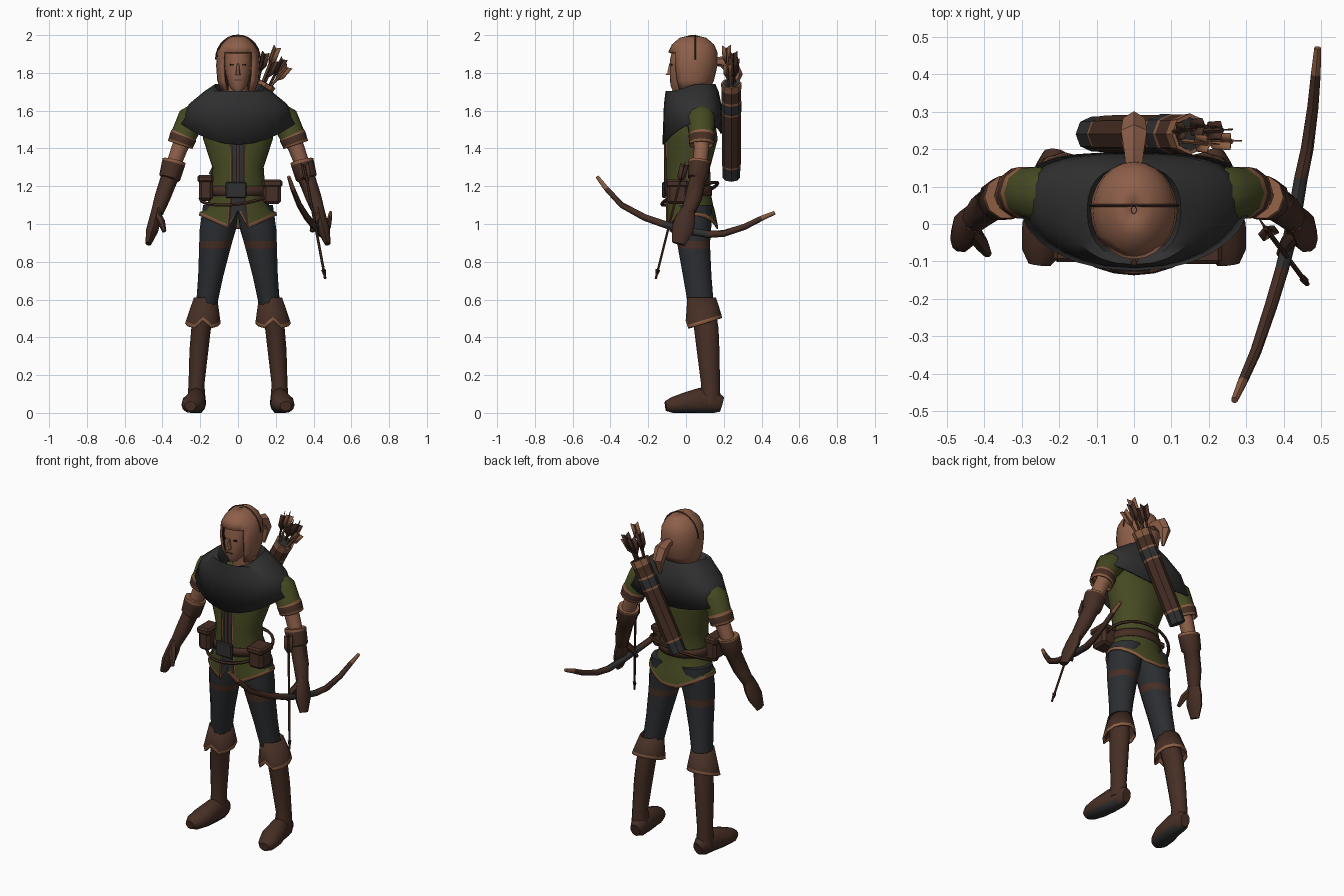
import bpy, bmesh, math
from mathutils import Vector

if "Cube" in bpy.data.objects:
    bpy.data.objects.remove(bpy.data.objects["Cube"], do_unlink=True)

COLOURS = {
    "skin_and_hair": (0.27, 0.115, 0.067), "leather": (0.062, 0.028, 0.018),
    "charcoal": (0.03, 0.03, 0.03), "green_cloth": (0.062, 0.068, 0.016),
    "dark_trousers": (0.024, 0.027, 0.031), "tan_trim": (0.26, 0.11, 0.055),
    "shadow_brown": (0.02, 0.009, 0.006),
}
MATS = {}
for title, rgb in COLOURS.items():
    m = bpy.data.materials.new(title)
    m.use_nodes = True
    m.diffuse_color = (*rgb, 1)
    m.node_tree.nodes["Principled BSDF"].inputs["Base Color"].default_value = (*rgb, 1)
    MATS[title] = m
SKIN, LEATHER, DARK, GREEN, PANTS, TAN, SHADOW = COLOURS
X, Y, Z = Vector((1, 0, 0)), Vector((0, 1, 0)), Vector((0, 0, 1))


def finish(name, bm, colours, angle=45, thick=0, inner=0):
    """Turn a bmesh into a shaded object with its materials."""
    bmesh.ops.recalc_face_normals(bm, faces=bm.faces)
    me = bpy.data.meshes.new(name)
    bm.to_mesh(me)
    bm.free()
    ob = bpy.data.objects.new(name, me)
    bpy.context.collection.objects.link(ob)
    for c in colours:
        me.materials.append(MATS[c])
    bpy.ops.object.select_all(action="DESELECT")
    ob.select_set(True)
    bpy.context.view_layer.objects.active = ob
    bpy.ops.object.shade_smooth_by_angle(angle=math.radians(angle))
    if thick:
        mod = ob.modifiers.new("thickness", "SOLIDIFY")
        mod.thickness, mod.offset, mod.material_offset = thick, -1, inner
    return ob


def loft(name, rings, colours, n=10, ref=None, side=1, cap=True, rule=None,
         warp=None, power=1, **kw):
    """Skin rings (x, y, z, rx, ry); with ref they turn to follow the path."""
    bm, loops = bmesh.new(), []
    mids = [Vector(r[:3]) for r in rings]
    for i, (x, y, z, rx, ry) in enumerate(rings):
        u, v = X, Y
        if ref:
            t = (mids[min(i + 1, len(mids) - 1)] - mids[max(i - 1, 0)]).normalized()
            u = ref.cross(t).normalized()
            v = t.cross(u)
        loop = []
        for k in range(n):
            a = math.tau * k / n
            c, s = (math.copysign(abs(q) ** power, q) for q in (math.cos(a), math.sin(a)))
            p = mids[i] + u * rx * c + v * ry * s
            if warp:
                p = warp(i, p)
            loop.append(bm.verts.new((p.x * side, p.y, p.z)))
        loops.append(loop)
    for i, (lo, hi) in enumerate(zip(loops, loops[1:])):
        for k in range(n):
            quad = [lo[k], lo[(k + 1) % n], hi[(k + 1) % n], hi[k]]
            index = rule(i, sum((q.co for q in quad), Vector()) / 4) if rule else 0
            if index >= 0:
                bm.faces.new(quad).material_index = index
    if cap:
        bm.faces.new(loops[0]).material_index = rule(0, mids[0]) if rule else 0
        bm.faces.new(loops[-1]).material_index = rule(len(rings) - 2, mids[-1]) if rule else 0
    return finish(name, bm, colours, **kw)


def tube(name, path, radius, colour, n=6, ref=Y, **kw):
    return loft(name, [(*p, radius, radius) for p in path], [colour], n, ref, **kw)


def box(name, at, size, colour, bevel=0.0):
    bm = bmesh.new()
    bmesh.ops.create_cube(bm, size=1)
    for v in bm.verts:
        v.co = Vector(at) + Vector(a * b for a, b in zip(v.co, size))
    if bevel:
        bmesh.ops.bevel(bm, geom=bm.edges[:], offset=bevel, segments=1, affect="EDGES")
    return finish(name, bm, [colour], 30)


def arrow(name, tail, tip, colour):
    """Shaft, tapered head and three flat feathers."""
    tail, tip = Vector(tail), Vector(tip)
    d = (tip - tail).normalized()
    tube(name + "_shaft", [tail, tip], 0.007, colour)
    neck = tip - d * 0.05
    loft(name + "_head", [(*neck, 0.013, 0.013), (*tip, 0.002, 0.002)], [SHADOW], 4, Y)
    bm = bmesh.new()
    out = d.cross(Y).normalized()
    for k in range(3):
        a = math.tau * k / 3
        w = (out * math.cos(a) + d.cross(out) * math.sin(a)) * 0.026
        pts = [tail, tail + w - d * 0.012, tail + w + d * 0.06, tail + d * 0.1]
        bm.faces.new([bm.verts.new(p) for p in pts])
    finish(name + "_feathers", bm, [colour], thick=0.004)


# Head, face and hair
loft("neck", [(0, .05, 1.58, .06, .06), (0, .035, 1.76, .052, .055)], [SKIN])
loft("face", [(0, -.04, 1.705, .025, .03), (0, -.025, 1.735, .05, .058), (0, -.01, 1.8, .066, .075),
              (0, 0, 1.87, .074, .085), (0, .01, 1.95, .065, .075)], [SKIN], 16)
loft("nose", [(0, -.088, 1.79, .014, .024), (0, -.082, 1.80, .012, .02),
              (0, -.078, 1.85, .007, .012)], [SKIN], 6)
for s in (1, -1):
    box("eye", (s * .03, -.076, 1.842), (.026, .008, .008), SHADOW)
box("mouth", (0, -.083, 1.762), (.035, .006, .005), LEATHER)
loft("hair", [(0, .03, 1.70, .09, .088), (0, .033, 1.76, .11, .115), (0, .035, 1.84, .116, .132),
              (0, .036, 1.91, .11, .13), (0, .037, 1.95, .089, .112), (0, .037, 1.985, .053, .072),
              (0, .037, 2.0, .01, .012)], [SKIN, SHADOW], 24, cap=False, thick=.014, inner=1,
     rule=lambda i, c: -1 if c.y < 0 and c.z < 1.9 and abs(c.x) < .075 else int(i > 5) * 0)
tube("hair_seam", [(.118 * math.cos(a), .05, 1.87 + .129 * math.sin(a))
                   for a in (math.pi * k / 14 for k in range(15))], .004, LEATHER, 4)
loft("ponytail", [(0, .15, 1.86, .022, .025), (0, .19, 1.86, .028, .03), (0, .235, 1.84, .044, .04),
                  (0, .265, 1.79, .036, .034), (0, .25, 1.7, .008, .008)], [SKIN], 6, X, angle=20)


# Hooded shoulder cape
def cape_shape(i, p):
    front = max(0, (.04 - p.y) / .15)
    if i < 2:
        p.z -= .05 * front
    if i > 3:
        p.z -= (.11 if p.y < .04 else .05) * max(0, 1 - (p.x / .3) ** 2)
    p.y += .035 * (p.x / .3) ** 2
    return p


loft("shoulder_cape", [(0, .03, 1.66, .08, .08), (0, .03, 1.74, .125, .125), (0, .032, 1.705, .175, .14),
                       (0, .035, 1.635, .26, .152), (0, .033, 1.53, .308, .158)],
     [DARK], 28, cap=False, warp=cape_shape, power=.85, thick=.01)


# Tunic with a split, trimmed hem
def hem(i, p):
    if i > 5:
        x = abs(p.x)
        p.z += .1 if x < .02 and p.y < 0 else max(0, x - .05) * .45
    return p


def tunic_colour(i, c):
    if i == 6:
        return 1
    return 2 if c.y < 0 and abs(c.x) < .028 else 0


loft("tunic", [(0, .035, 1.6, .2, .11), (0, .03, 1.45, .185, .138), (0, .01, 1.3, .136, .118),
               (0, .012, 1.17, .145, .118), (0, .02, 1.1, .165, .124), (0, .025, 1.07, .18, .128),
               (0, .033, .995, .203, .135), (0, .034, .975, .207, .137)],
     [GREEN, TAN, DARK], 24, cap=False, rule=tunic_colour, warp=hem, thick=.006)
for s in (1, -1):
    tube("front_trim", [(s * .036, -.102, 1.45), (s * .034, -.106, 1.3), (s * .036, -.104, 1.17),
                        (s * .045, -.102, 1.08), (s * .052, -.1, .99)], .005, TAN, 4, X)
box("front_lacing", (.0, -.112, 1.33), (.018, .008, .22), LEATHER)

# Belt, buckle, slung strap and pouches
loft("belt", [(0, .013, 1.15, .156, .126), (0, .013, 1.2, .15, .124)], [LEATHER], 24, cap=False, thick=.008)
box("buckle", (-.01, -.117, 1.18), (.11, .02, .085), DARK, .006)
tube("slung_strap", [(.2 * math.cos(a), .02 + .148 * math.sin(a),
                      1.16 + .025 * math.cos(a) + .055 * math.sin(a))
                     for a in (math.tau * k / 24 for k in range(25))], .009, LEATHER, ref=Z, cap=False)
box("right_pouch", (-.17, -.04, 1.19), (.075, .11, .135), LEATHER, .015)
box("right_pouch_flap", (-.172, -.042, 1.24), (.085, .12, .04), LEATHER, .01)
box("left_pouch", (.18, -.045, 1.165), (.095, .11, .12), LEATHER, .015)
box("left_pouch_flap", (.182, -.047, 1.215), (.105, .12, .04), LEATHER, .01)


# Limbs, mirrored
def cuff_shape(i, p):
    p.z += (p.y - .09) * .3 * min(i, 1)
    if i and p.y < .01 and abs(p.x - .185) < .01:
        p.z += .045
    return p


def flat_sole(i, p):
    p.z = max(p.z, 0)
    return p


for s, label in ((1, "left_"), (-1, "right_")):
    loft(label + "leg", [(.09, .04, 1.1, .095, .1), (.107, .038, .97, .096, .095), (.117, .04, .91, .088, .088),
                         (.123, .043, .87, .083, .085), (.145, .06, .72, .066, .075),
                         (.168, .08, .56, .055, .068)],
         [PANTS, LEATHER], 12, side=s, rule=lambda i, c: int(i == 2))
    loft(label + "boot_cuff", [(.172, .083, .61, .062, .076), (.184, .094, .49, .09, .094),
                               (.186, .095, .472, .094, .097)],
         [LEATHER, TAN], 12, side=s, cap=False, rule=lambda i, c: i, warp=cuff_shape, thick=.008)
    loft(label + "boot_shaft", [(.175, .085, .58, .052, .066), (.195, .107, .45, .052, .065),
                                (.207, .117, .33, .05, .06), (.22, .13, .15, .042, .05),
                                (.22, .125, .05, .05, .058)], [LEATHER], 12, side=s)
    loft(label + "foot", [(.212, .19, .045, .03, .04), (.215, .155, .055, .047, .062),
                          (.222, .07, .06, .052, .072), (.235, -.01, .05, .064, .056),
                          (.248, -.075, .04, .052, .042), (.252, -.108, .036, .03, .026)],
         [LEATHER, DARK], 12, Z, s, rule=lambda i, c: int(c.z < .014), warp=flat_sole)
    loft(label + "sleeve", [(.17, .07, 1.61, .06, .07), (.25, .078, 1.55, .076, .078),
                            (.285, .083, 1.475, .068, .068), (.289, .083, 1.465, .072, .072),
                            (.302, .083, 1.43, .069, .069), (.306, .083, 1.418, .069, .069)],
         [GREEN, TAN, LEATHER], 10, Y, s, cap=False, thick=.008,
         rule=lambda i, c: (0, 0, 1, 2, 1)[i])
    loft(label + "arm", [(.24, .08, 1.54, .05, .05), (.31, .082, 1.4, .043, .042),
                         (.36, .07, 1.26, .037, .037)], [SKIN], 10, Y, s)
    loft(label + "bracer", [(.338, .072, 1.335, .062, .06), (.341, .07, 1.322, .062, .06),
                            (.362, .064, 1.245, .057, .056), (.366, .062, 1.235, .046, .046),
                            (.4, .04, 1.14, .042, .046), (.428, .01, 1.06, .033, .036)],
         [LEATHER, TAN], 10, Y, s, rule=lambda i, c: int(i == 0))
    loft(label + "hand", [(.426, .012, 1.08, .03, .036), (.44, -.004, 1.02, .032, .055),
                          (.455, -.02, .965, .032, .057), (.475, -.04, .895, .016, .034)],
         [LEATHER], 8, Y, s)
    loft(label + "thumb", [(.43, -.02, 1.05, .022, .024), (.405, -.055, 1.01, .02, .02),
                           (.39, -.08, .96, .011, .011)], [LEATHER], 6, Y, s)


# Bow, held level in the left hand
def bow_colour(i, c):
    return 2 if abs(c.y) > .41 else 1 if abs(c.y + .01) < .15 else 0


loft("bow", [(.268, -.47, 1.25, .009, .01), (.29, -.42, 1.185, .013, .014), (.325, -.34, 1.1, .015, .016),
             (.365, -.22, 1.035, .017, .018), (.395, -.12, 1.0, .018, .019), (.425, 0, .965, .019, .02),
             (.445, .12, .945, .018, .019), (.462, .2, .95, .017, .018), (.477, .31, .985, .015, .016),
             (.485, .4, 1.03, .013, .014), (.49, .47, 1.06, .009, .01)],
     [LEATHER, DARK, TAN], 8, Z, rule=bow_colour)
arrow("held_arrow", (.35, -.01, 1.31), (.462, -.16, .71), LEATHER)

# Quiver slung across the back, with arrows
base, top = Vector((-.115, .24, 1.245)), Vector((.15, .24, 1.745))
steps = [(0, .046), (.12, .048), (.14, .05), (.68, .051), (.7, .053), (.8, .053), (.82, .052),
         (.93, .052), (1, .055)]
loft("quiver", [(*base.lerp(top, t), r, r) for t, r in steps], [LEATHER, DARK, TAN], 8, Y, angle=30,
     rule=lambda i, c: (1, 2, 0, 2, 1, 2, 0, 2)[i])
loft("quiver_mouth", [(*base.lerp(top, t), .045, .045) for t in (.98, 1.004)], [DARK], 8, Y)
for k, end in enumerate([(.14, .25, 1.9), (.2, .215, 1.93), (.19, .26, 1.86), (.26, .22, 1.83), (.235, .25, 1.87)]):
    foot = base.lerp(top, .85) + Vector((.012 * (k - 2), (Vector(end).y - .24) * .6, 0))
    arrow("quiver_arrow_%d" % k, end, foot, TAN if k % 2 else LEATHER)
